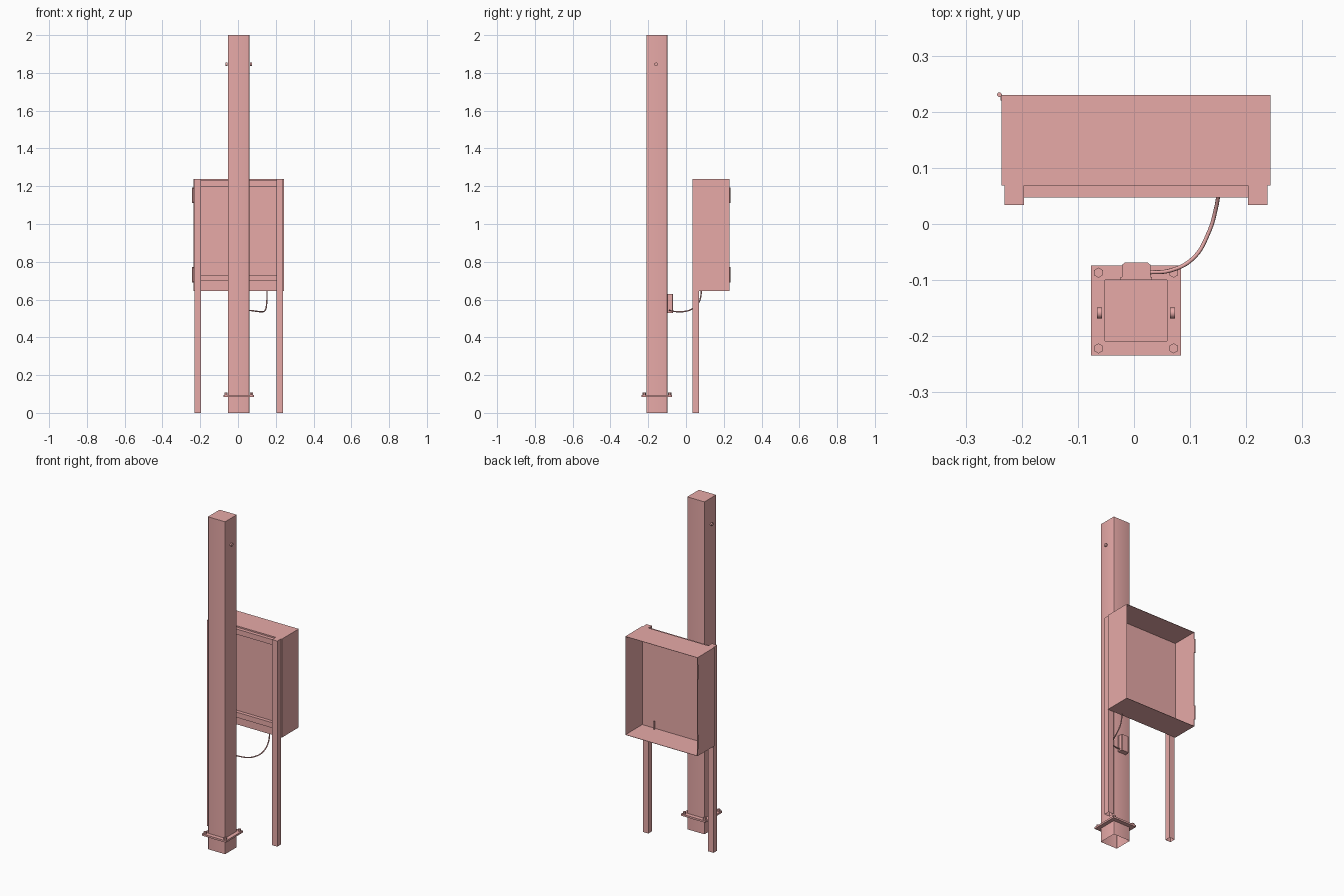
import bpy, bmesh, math
from mathutils import Matrix, Vector

if "Cube" in bpy.data.objects:
    bpy.data.objects.remove(bpy.data.objects["Cube"])

CX, CY = 0.0027, -0.1527   # post centre
paint = bpy.data.materials.new("red_paint")
paint.diffuse_color = (0.8, 0.4, 0.39, 1)
paint.use_nodes = True
paint.node_tree.nodes["Principled BSDF"].inputs["Base Color"].default_value = paint.diffuse_color


def smooth(ob):
    bpy.context.view_layer.objects.active = ob
    ob.select_set(True)
    bpy.ops.object.shade_smooth_by_angle(angle=math.radians(35))
    ob.select_set(False)


def finish(name, bm, is_smooth=False):
    me = bpy.data.meshes.new(name)
    bm.normal_update()
    bm.to_mesh(me)
    bm.free()
    ob = bpy.data.objects.new(name, me)
    bpy.context.collection.objects.link(ob)
    if is_smooth:
        smooth(ob)
    return ob


def box(name, x, y, z, round_r=0.0, open_bottom=False):
    bm = bmesh.new()
    size = Matrix.Diagonal((x[1] - x[0], y[1] - y[0], z[1] - z[0], 1))
    mid = Matrix.Translation((sum(x) / 2, sum(y) / 2, sum(z) / 2))
    bmesh.ops.create_cube(bm, size=1, matrix=mid @ size)
    if round_r:
        upright = [e for e in bm.edges if abs(e.verts[0].co.z - e.verts[1].co.z) > .01]
        bmesh.ops.bevel(bm, geom=upright, offset=round_r, segments=3, profile=.5,
                        affect='EDGES')
    if open_bottom:
        bm.normal_update()
        bmesh.ops.delete(bm, geom=[f for f in bm.faces if f.normal.z < -.5], context='FACES')
    return finish(name, bm, round_r > 0)


def rod(name, p, q, r, sides, is_smooth=False):
    p, q = Vector(p), Vector(q)
    rot = (q - p).to_track_quat('Z', 'Y').to_matrix().to_4x4()
    bm = bmesh.new()
    bmesh.ops.create_cone(bm, cap_ends=True, segments=sides, radius1=r, radius2=r,
                          depth=(q - p).length,
                          matrix=Matrix.Translation((p + q) / 2) @ rot)
    return finish(name, bm, is_smooth)


def prism(name, outline, z0, z1):
    bm = bmesh.new()
    f = bm.faces.new([bm.verts.new((x, y, z0)) for x, y in outline])
    ext = bmesh.ops.extrude_face_region(bm, geom=[f])
    up = [v for v in ext["geom"] if isinstance(v, bmesh.types.BMVert)]
    bmesh.ops.translate(bm, verts=up, vec=(0, 0, z1 - z0))
    bmesh.ops.recalc_face_normals(bm, faces=bm.faces)
    return finish(name, bm)


# Post (tube open at the bottom) with base flange
box("post", (CX - .057, CX + .057), (CY - .0555, CY + .0555), (0, 2), .004, True)
box("base_flange", (CX - .0805, CX + .0805), (CY - .0805, CY + .0805), (.085, .096))
for sx in (-1, 1):
    for sy in (-1, 1):
        x, y = CX + sx * .067, CY + sy * .0675
        rod("flange_bolt", (x, y, .094), (x, y, .108), .009, 6)
    # Bolt heads near the top of the post
    rod("top_bolt_head", (CX + sx * .0605, -.157, 1.845), (CX + sx * .0695, -.157, 1.845),
        .0095, 16, True)

# Cabinet shell, open at the back
bm = bmesh.new()
bmesh.ops.create_cube(bm, size=1, matrix=Matrix.Translation((.0025, .1505, .9405))
                      @ Matrix.Diagonal((.48, .161, .593, 1)))
bm.normal_update()
bmesh.ops.delete(bm, geom=[f for f in bm.faces if f.normal.y > .5], context='FACES')
shell = finish("cabinet", bm)
sol = shell.modifiers.new("wall", 'SOLIDIFY')
sol.thickness, sol.offset, sol.use_even_offset = .002, -1, True

# Legs and cross rails
for name, x in (("left_leg", (-.232, -.197)), ("right_leg", (.202, .237))):
    box(name, x, (.035, .07), (0, 1.237), open_bottom=True)
for name, z in (("upper_rail", (1.197, 1.229)), ("lower_rail", (.697, .729))):
    box(name, (-.197, .202), (.049, .07), z)

# Hinges on the left rim
for z in (.731, 1.152):
    rod("hinge_pin", (-.241, .232, z - .042), (-.241, .232, z + .042), .004, 12, True)
    box("hinge_leaf", (-.2385, -.2365), (.222, .232), (z - .036, z + .036))

# Junction box on the back of the post
yb = CY + .0555
box("junction_back_plate", (-.025, .031), (yb - .002, yb + .004), (.53, .63))
prism("junction_box", [(-.022, yb), (.028, yb), (.028, -.071), (.023, -.067),
                       (-.017, -.067), (-.022, -.071)], .53, .63)

# Cable from junction box up into the cabinet
cu = bpy.data.curves.new("cable", 'CURVE')
cu.dimensions = '3D'
cu.bevel_depth, cu.bevel_resolution, cu.resolution_u = .0035, 2, 8
cu.use_fill_caps = True
path = [(.024, -.085, .543), (.065, -.081, .542), (.105, -.059, .537), (.132, -.014, .536),
        (.145, .029, .548), (.151, .068, .583), (.153, .083, .645), (.153, .084, .695)]
sp = cu.splines.new('BEZIER')
sp.bezier_points.add(len(path) - 1)
for bp, co in zip(sp.bezier_points, path):
    bp.co = co
    bp.handle_left_type = bp.handle_right_type = 'AUTO'
bpy.context.collection.objects.link(bpy.data.objects.new("cable", cu))

# Paint every part and centre the assembly
for ob in bpy.context.collection.objects:
    ob.data.materials.append(paint)
    ob.location = (.001, -.0015, 0)
